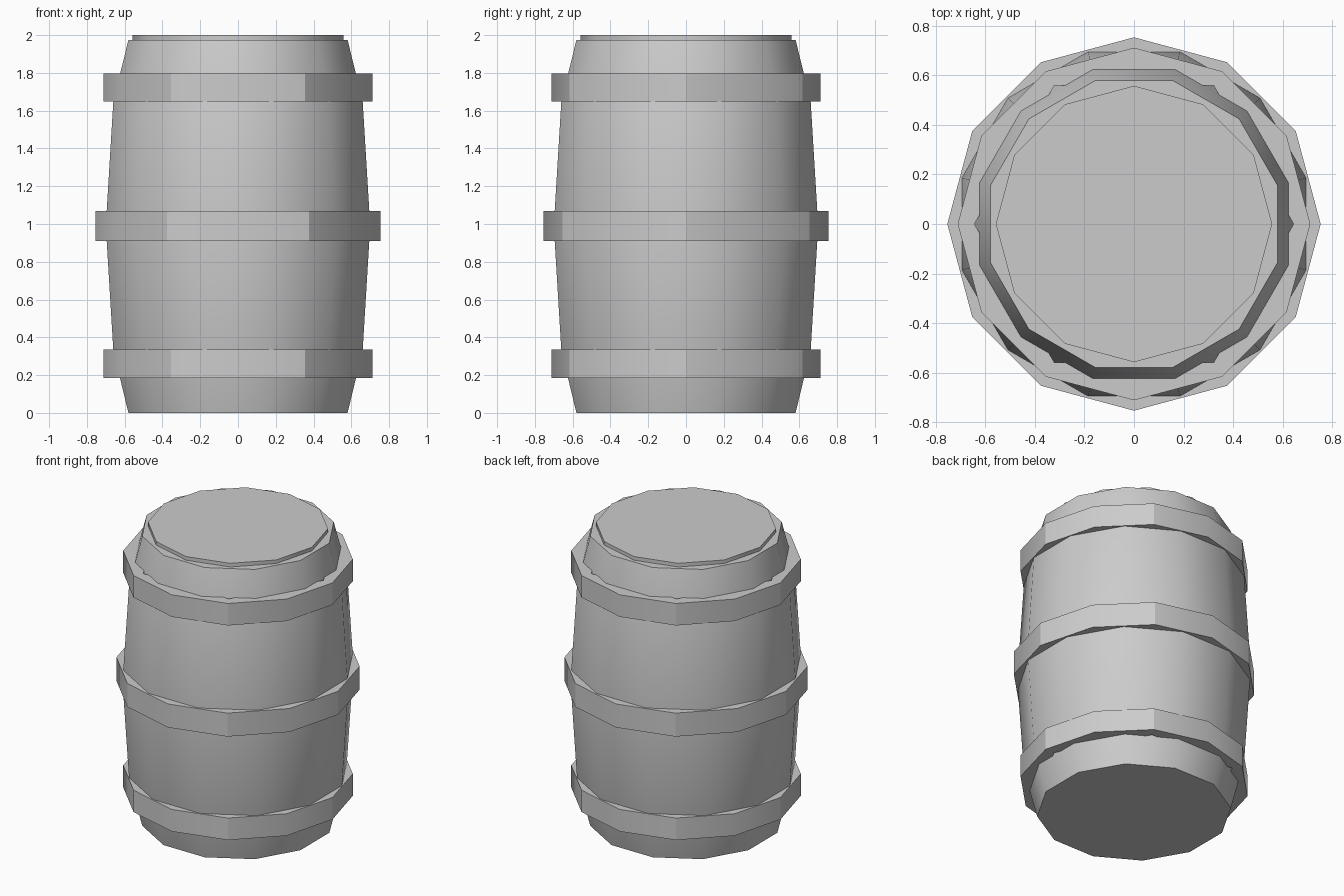
import bpy, bmesh
from math import sin, cos, pi, radians

if "Cube" in bpy.data.objects:
    bpy.data.objects.remove(bpy.data.objects["Cube"])

SIDES = 12


def ring(bm, radius, z, offset=0.0):
    """Add a 12-point ring; radius may be a number or a function of the index."""
    verts = []
    for i in range(SIDES):
        r = radius(i) if callable(radius) else radius
        a = 2 * pi * i / SIDES + offset
        verts.append(bm.verts.new((r * cos(a), r * sin(a), z)))
    return verts


def bridge(bm, lower, upper):
    for i in range(SIDES):
        j = (i + 1) % SIDES
        bm.faces.new((lower[i], lower[j], upper[j], upper[i]))


def finish(name, bm):
    bmesh.ops.recalc_face_normals(bm, faces=bm.faces)
    mesh = bpy.data.meshes.new(name)
    bm.to_mesh(mesh)
    bm.free()
    obj = bpy.data.objects.new(name, mesh)
    bpy.context.collection.objects.link(obj)
    return obj


def turned(name, profile, offset=0.0):
    """Closed solid of stacked rings, smooth sides and sharp capped ends."""
    bm = bmesh.new()
    rings = [ring(bm, r, z, offset) for r, z in profile]
    for lower, upper in zip(rings, rings[1:]):
        bridge(bm, lower, upper)
    for f in bm.faces:
        f.smooth = True
    for end in (rings[0], rings[-1]):
        bm.faces.new(end)
        for i in range(SIDES):
            bm.edges.get((end[i], end[(i + 1) % SIDES])).smooth = False
    return finish(name, bm)


def hoop(name, outer, inner, z0, z1):
    """12-sided band with a hexagonal hole; every other corner is sharp."""
    bm = bmesh.new()

    def hole(i):
        return inner if i % 2 == 0 else inner * cos(radians(30))

    o0, o1 = ring(bm, outer, z0), ring(bm, outer, z1)
    i0, i1 = ring(bm, hole, z0), ring(bm, hole, z1)
    for a, b in ((o0, o1), (o1, i1), (i1, i0), (i0, o0)):
        bridge(bm, a, b)
    for f in bm.faces:
        f.smooth = True
    for loop in (o0, o1, i0, i1):
        for i in range(SIDES):
            bm.edges.get((loop[i], loop[(i + 1) % SIDES])).smooth = False
    for i in range(0, SIDES, 2):
        bm.edges.get((o0[i], o1[i])).smooth = False
        bm.edges.get((i0[i], i1[i])).smooth = False
    return finish(name, bm)


# Bulging body, flats facing the axes (flat distance converted to corner radius)
flats = [(0.58, 0.0), (0.66, 0.33), (0.70, 0.99), (0.66, 1.65), (0.58, 1.975)]
turned("barrel_body", [(d / cos(radians(15)), z) for d, z in flats], radians(15))

# Thin lid, corners on the axes
turned("barrel_lid", [(0.558, 1.95), (0.558, 2.0)])

# Three hoops
hoop("lower_hoop", 0.712, 0.645, 0.185, 0.335)
hoop("middle_hoop", 0.754, 0.69, 0.91, 1.07)
hoop("upper_hoop", 0.712, 0.645, 1.648, 1.798)
